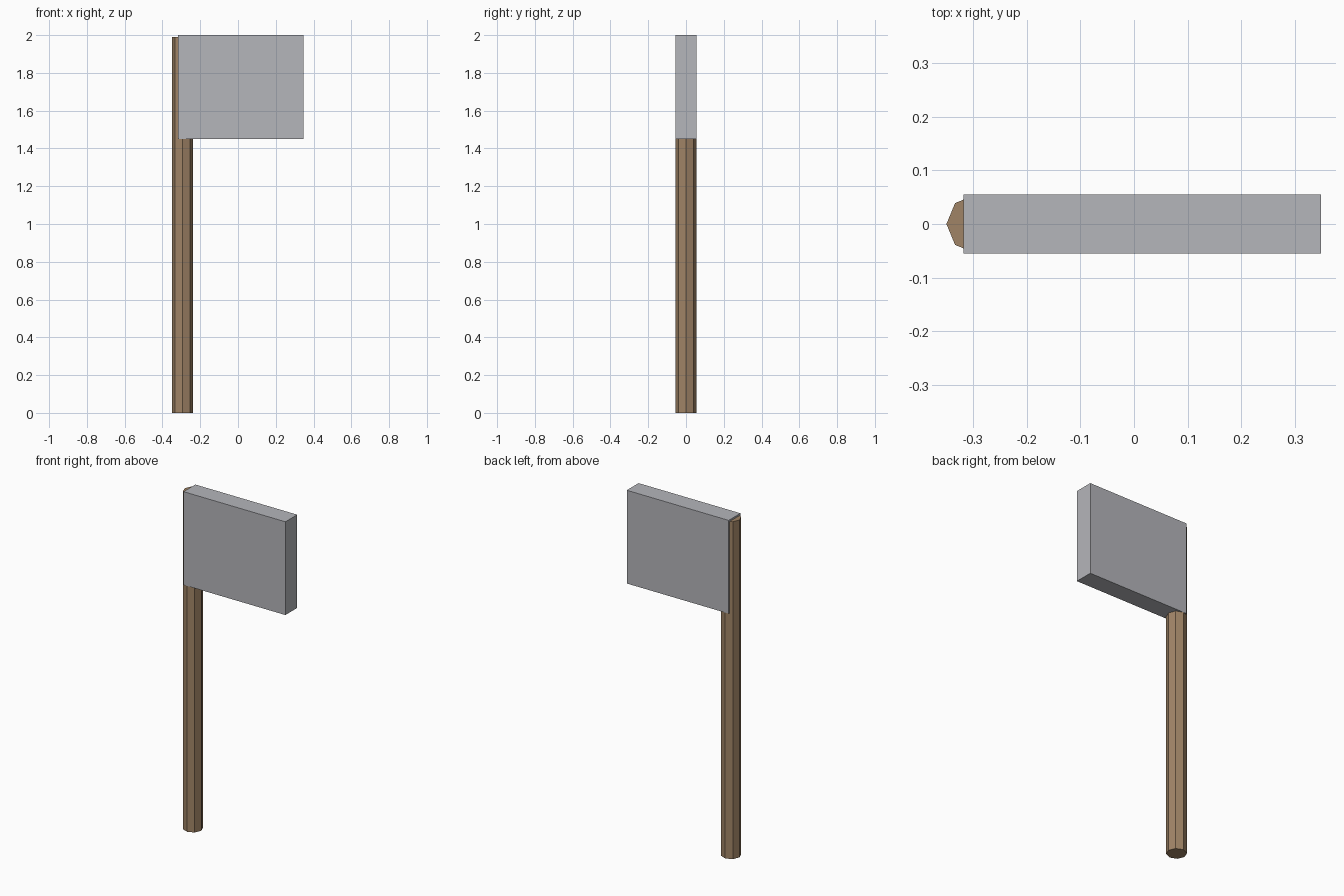
import bpy

if "Cube" in bpy.data.objects:
    bpy.data.objects.remove(bpy.data.objects["Cube"])


def material(name, colour):
    mat = bpy.data.materials.new(name)
    mat.diffuse_color = (*colour, 1)
    mat.use_nodes = True
    mat.node_tree.nodes["Principled BSDF"].inputs["Base Color"].default_value = mat.diffuse_color
    return mat


wood = material("wood_brown", (0.35, 0.23, 0.133))
metal = material("pale_grey", (0.46, 0.465, 0.495))

# Eight-sided pole, corners on the axes
POLE_TOP = 1.99
bpy.ops.mesh.primitive_cylinder_add(vertices=8, radius=0.055, depth=POLE_TOP,
                                    location=(-0.294, 0, POLE_TOP / 2))
pole = bpy.context.object
pole.name = "pole"
pole.data.materials.append(wood)

# Rectangular head, leaving a strip of the pole exposed on the left
x0, x1, z0, z1 = -0.317, 0.348, 1.45, 2.0
bpy.ops.mesh.primitive_cube_add(size=1, location=((x0 + x1) / 2, 0, (z0 + z1) / 2))
head = bpy.context.object
head.name = "head_block"
head.scale = (x1 - x0, 0.11, z1 - z0)
bpy.ops.object.transform_apply(location=False, rotation=False, scale=True)
head.data.materials.append(metal)
